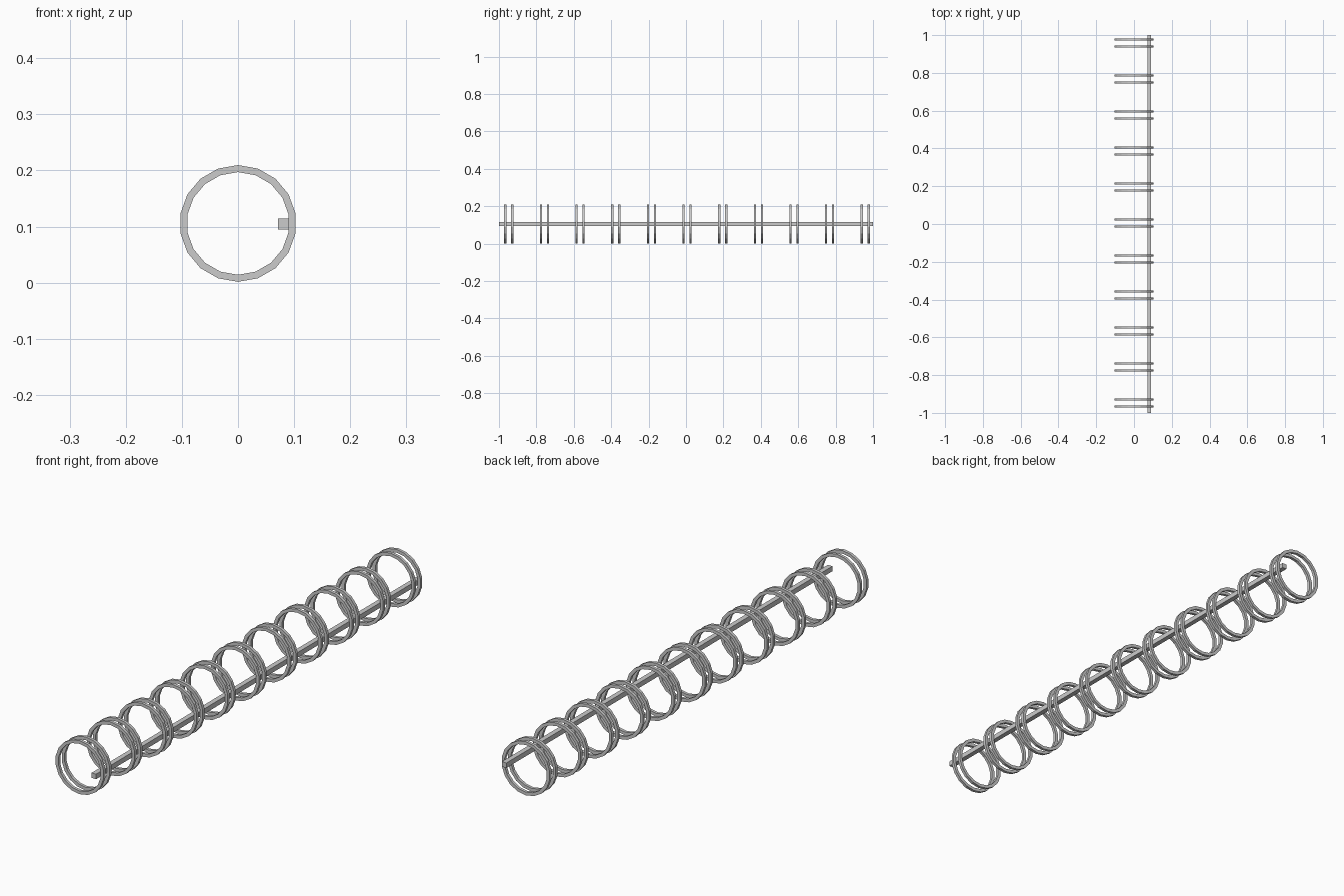
import bpy, bmesh, math

if "Cube" in bpy.data.objects:
    bpy.data.objects.remove(bpy.data.objects["Cube"])

CENTER_Z = 0.1055
SIDES = 18


def make_object(name, bm):
    bmesh.ops.recalc_face_normals(bm, faces=bm.faces[:])
    mesh = bpy.data.meshes.new(name)
    bm.to_mesh(mesh)
    bm.free()
    obj = bpy.data.objects.new(name, mesh)
    bpy.context.collection.objects.link(obj)
    return obj


def add_ring(bm, y, outer=0.104, inner=0.0915, depth=0.0115):
    # square section swept round an 18-sided circle
    section = [(outer, -depth / 2), (outer, depth / 2),
               (inner, depth / 2), (inner, -depth / 2)]
    loops = []
    for i in range(SIDES):
        a = 2 * math.pi * i / SIDES
        loops.append([bm.verts.new((r * math.sin(a), y + d, CENTER_Z + r * math.cos(a)))
                      for r, d in section])
    for i in range(SIDES):
        p, q = loops[i], loops[(i + 1) % SIDES]
        for j in range(4):
            k = (j + 1) % 4
            bm.faces.new((p[j], p[k], q[k], q[j]))


# Eleven pairs of binding rings
for n in range(11):
    bm = bmesh.new()
    y = -0.966 + n * 0.1906
    add_ring(bm, y)
    add_ring(bm, y + 0.0373)
    make_object(f"ring_pair_{n + 1}", bm)

# Long square rod joining the rings on the right
bm = bmesh.new()
bmesh.ops.create_cube(bm, size=1)
bmesh.ops.scale(bm, vec=(0.0195, 2.0, 0.0195), verts=bm.verts[:])
bmesh.ops.translate(bm, vec=(0.081, 0, 0.1045), verts=bm.verts[:])
make_object("spine_rod", bm)
